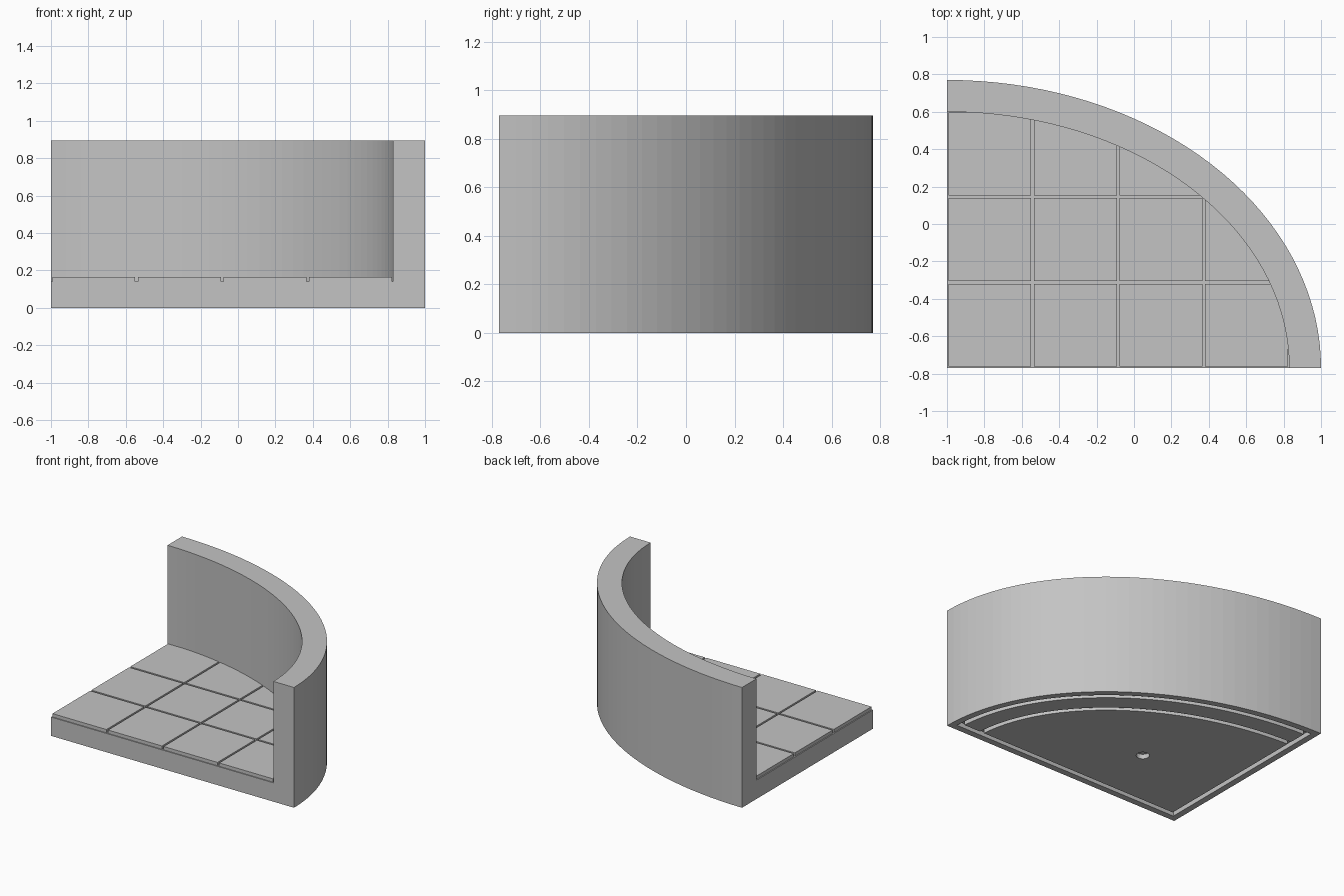
import bpy, bmesh
from math import sin, cos, asin, acos, pi
from mathutils import Vector

if "Cube" in bpy.data.objects:
    bpy.data.objects.remove(bpy.data.objects["Cube"])

CORNER = Vector((-1.0, -0.77, 0.0))   # centre of the quarter ellipse
OUTER = (2.0, 1.54)
INNER = (1.83, 1.37)
WALL_TOP, BED, FLOOR = 0.895, 0.14, 0.165
SEGMENTS = 36

stone = bpy.data.materials.new("grey_stone")
stone.use_nodes = True
grey = (0.55, 0.55, 0.55, 1)
stone.diffuse_color = grey
stone.node_tree.nodes["Principled BSDF"].inputs["Base Color"].default_value = grey


def arc(radii, inset=0.0, margin=None):
    """Quarter ellipse shrunk by inset and kept margin away from both straight edges."""
    rx, ry = radii[0] - inset, radii[1] - inset
    m = inset if margin is None else margin
    a, b = asin(m / ry), acos(m / rx)
    ts = [a + (b - a) * i / SEGMENTS for i in range(SEGMENTS + 1)]
    return [(rx * cos(t), ry * sin(t)) for t in ts]


def outline(radii, inset=0.0):
    return [(inset, inset)] + arc(radii, inset)


def extrude(bm, z0, z1):
    """Turn the flat faces of bm into a solid between two heights."""
    for v in bm.verts:
        v.co.z = z0
    ext = bmesh.ops.extrude_face_region(bm, geom=bm.faces[:], use_keep_orig=True)
    for v in ext["geom"]:
        if isinstance(v, bmesh.types.BMVert):
            v.co.z = z1
    bmesh.ops.recalc_face_normals(bm, faces=bm.faces[:])


def finish(name, bm):
    mesh = bpy.data.meshes.new(name)
    bm.to_mesh(mesh)
    bm.free()
    mesh.materials.append(stone)
    ob = bpy.data.objects.new(name, mesh)
    ob.location = CORNER
    bpy.context.collection.objects.link(ob)
    return ob


def prism(name, points, z0, z1):
    bm = bmesh.new()
    bm.faces.new([bm.verts.new((x, y, 0)) for x, y in points])
    extrude(bm, z0, z1)
    return finish(name, bm)


def band(name, loop_a, loop_b, z0, z1, closed):
    """Solid strip between two matching outlines."""
    bm = bmesh.new()
    a = [bm.verts.new((x, y, 0)) for x, y in loop_a]
    b = [bm.verts.new((x, y, 0)) for x, y in loop_b]
    n = len(a)
    for i in range(n if closed else n - 1):
        j = (i + 1) % n
        bm.faces.new((a[i], a[j], b[j], b[i]))
    extrude(bm, z0, z1)
    return finish(name, bm)


def cut(target, cutter):
    """Subtract the cutter for good and throw it away."""
    cutter.hide_render = True
    mod = target.modifiers.new("cut", 'BOOLEAN')
    mod.operation, mod.solver, mod.object = 'DIFFERENCE', 'EXACT', cutter
    bpy.context.view_layer.update()
    graph = bpy.context.evaluated_depsgraph_get()
    mesh = bpy.data.meshes.new_from_object(target.evaluated_get(graph))
    target.modifiers.clear()
    target.data = mesh
    bpy.data.objects.remove(cutter)


# Curved wall and floor bed in one block
body = prism("wall_and_base", outline(OUTER), 0, WALL_TOP)
room = [(-0.1, -0.1), (INNER[0], -0.1)] + arc(INNER) + [(-0.1, INNER[1])]
cut(body, prism("room_cutter", room, BED, 1.2))

# Underside: perimeter groove, inner curved groove and round socket
DEPTH, NEAR, FAR = 0.035, 0.047, 0.082
cut(body, band("perimeter_cutter", outline(OUTER, NEAR), outline(OUTER, FAR),
               -0.1, DEPTH, True))
cut(body, band("curve_cutter", arc(INNER, NEAR, 0.06), arc(INNER, FAR, 0.06),
               -0.1, DEPTH, False))
socket = [(0.73 + 0.045 * cos(i * pi / 12), 0.54 + 0.045 * sin(i * pi / 12))
          for i in range(24)]
cut(body, prism("socket_cutter", socket, -0.1, DEPTH))
body.data.materials.clear()
body.data.materials.append(stone)

# Floor tiles: square grid trimmed by the inner curve
PITCH, GAP = INNER[0] / 4, 0.007
for row in range(3):
    for col in range(4):
        bm = bmesh.new()
        bm.faces.new([bm.verts.new((x, y, 0)) for x, y in outline(INNER)])
        for axis, k in ((0, col), (1, row)):
            for edge, side in ((k * PITCH + GAP, -1), ((k + 1) * PITCH - GAP, 1)):
                co, no = Vector(), Vector()
                co[axis], no[axis] = edge, side
                bmesh.ops.bisect_plane(bm, geom=bm.verts[:] + bm.edges[:] + bm.faces[:],
                                       plane_co=co, plane_no=no, clear_outer=True)
        if bm.faces:
            extrude(bm, BED, FLOOR)
            finish(f"floor_tile_{row + 1}_{col + 1}", bm)
        else:
            bm.free()
